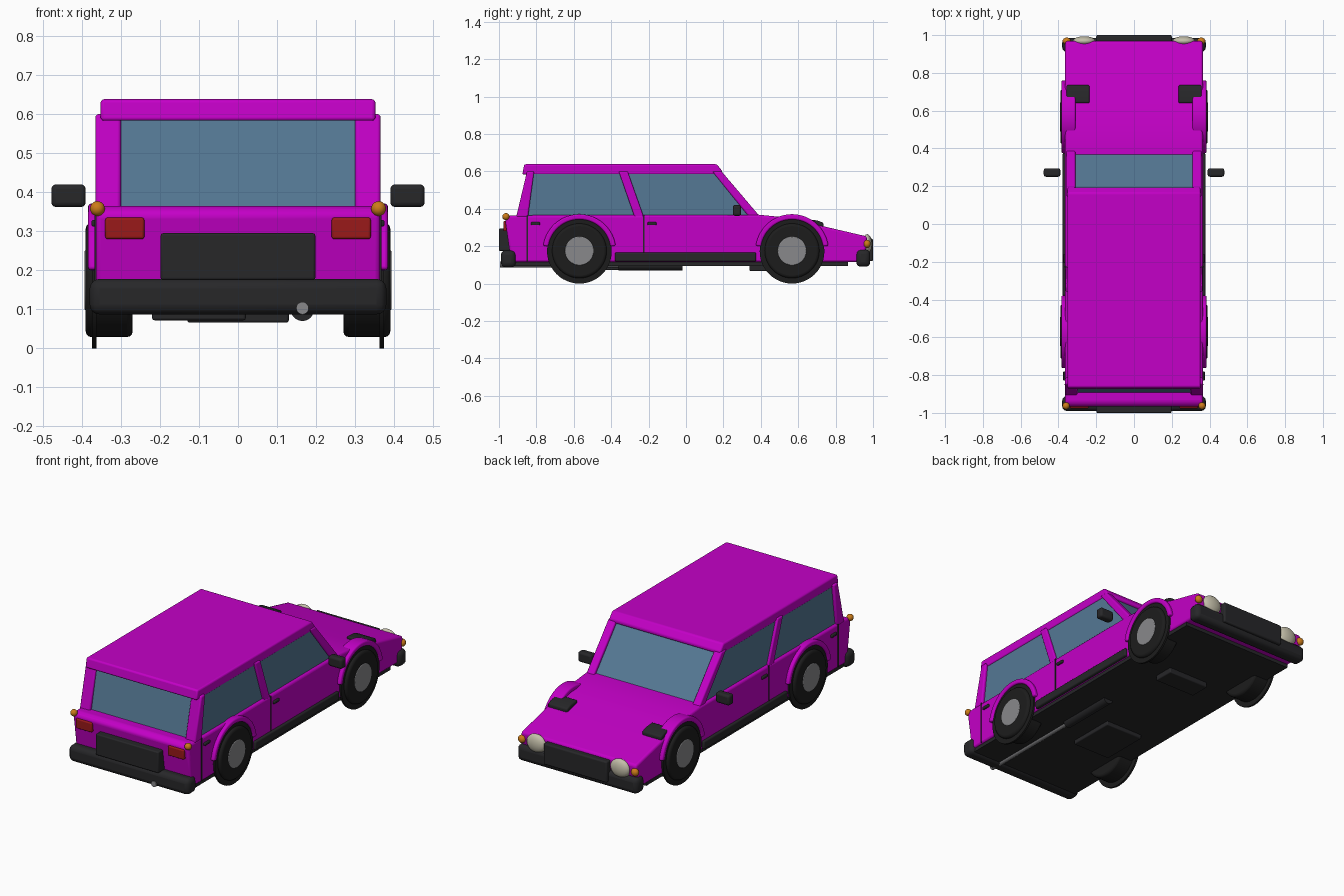
import bpy, bmesh, math

if "Cube" in bpy.data.objects:
    bpy.data.objects.remove(bpy.data.objects["Cube"])


def mat(name, r, g, b):
    m = bpy.data.materials.new(name)
    m.diffuse_color = (r, g, b, 1)
    m.use_nodes = True
    m.node_tree.nodes["Principled BSDF"].inputs["Base Color"].default_value = m.diffuse_color
    return m


PAINT = mat("paint", 0.55, 0.0, 0.57)
GLASS = mat("glass", 0.09, 0.19, 0.30)
BLACK = mat("black_trim", 0.02, 0.02, 0.022)
RUBBER = mat("rubber", 0.012, 0.012, 0.012)
METAL = mat("metal", 0.25, 0.25, 0.26)
RED = mat("red_lens", 0.32, 0.01, 0.01)
ORANGE = mat("orange_lens", 0.6, 0.2, 0.01)
LAMP = mat("lamp_lens", 0.55, 0.52, 0.4)


def finish(name, bm, m, bevel=0.0, segs=3):
    bmesh.ops.recalc_face_normals(bm, faces=bm.faces)
    me = bpy.data.meshes.new(name)
    bm.to_mesh(me)
    bm.free()
    me.materials.append(m)
    o = bpy.data.objects.new(name, me)
    bpy.context.collection.objects.link(o)
    if bevel:
        b = o.modifiers.new("bevel", 'BEVEL')
        b.width, b.segments, b.limit_method = bevel, segs, 'ANGLE'
        b.angle_limit = math.radians(35)
    bpy.context.view_layer.objects.active = o
    o.select_set(True)
    bpy.ops.object.shade_smooth_by_angle(angle=math.radians(35))
    o.select_set(False)
    return o


def prism(name, pts, x0, x1, m, bevel=0.0, segs=3):
    """Extrude a (y, z) outline along x."""
    bm = bmesh.new()
    f = bm.faces.new([bm.verts.new((x0, y, z)) for y, z in pts])
    r = bmesh.ops.extrude_face_region(bm, geom=[f])
    vs = [v for v in r["geom"] if isinstance(v, bmesh.types.BMVert)]
    bmesh.ops.translate(bm, verts=vs, vec=(x1 - x0, 0, 0))
    return finish(name, bm, m, bevel, segs)


def box(name, x, y, z, m, bevel=0.0):
    return prism(name, [(y[0], z[0]), (y[1], z[0]), (y[1], z[1]), (y[0], z[1])],
                 x[0], x[1], m, bevel)


def arc(cy, cz, r, a0, a1, n):
    return [(cy + r * math.cos(math.radians(a0 + (a1 - a0) * i / n)),
             cz + r * math.sin(math.radians(a0 + (a1 - a0) * i / n))) for i in range(n + 1)]


def disc(name, cy, cz, r, x0, x1, m, bevel=0.0):
    return prism(name, arc(cy, cz, r, 0, 352.5, 47), x0, x1, m, bevel)


def ball(name, c, s, m):
    bm = bmesh.new()
    bmesh.ops.create_uvsphere(bm, u_segments=24, v_segments=12, radius=1)
    bmesh.ops.scale(bm, vec=s, verts=bm.verts)
    bmesh.ops.translate(bm, vec=c, verts=bm.verts)
    return finish(name, bm, m)


# Main shell
prism("body", [(-0.935, 0.115), (-0.968, 0.345), (-0.945, 0.365), (0.39, 0.368),
               (0.50, 0.357), (0.62, 0.333), (0.967, 0.252), (0.97, 0.20), (0.93, 0.115)],
      -0.364, 0.364, PAINT, 0.012)
prism("greenhouse_glass", [(-0.893, 0.355), (-0.842, 0.59), (0.178, 0.59), (0.378, 0.355)],
      -0.348, 0.348, GLASS)
prism("roof", [(-0.875, 0.583), (-0.865, 0.638), (0.165, 0.638), (0.195, 0.60), (0.19, 0.583)],
      -0.352, 0.352, PAINT, 0.018)
box("floor_pan", (-0.355, 0.355), (-0.96, 0.865), (0.095, 0.125), BLACK)

# Rear and front ends
box("rear_bumper", (-0.38, 0.38), (-0.99, -0.91), (0.087, 0.178), BLACK, 0.025)
box("front_bumper", (-0.38, 0.38), (0.91, 0.985), (0.09, 0.182), BLACK, 0.025)
box("rear_plate_panel", (-0.198, 0.198), (-1.0, -0.94), (0.175, 0.295), BLACK, 0.006)
box("front_grille", (-0.2, 0.2), (0.94, 1.0), (0.12, 0.24), BLACK, 0.008)

# Underside parts
box("fuel_tank", (-0.22, 0.02), (-0.48, -0.2), (0.072, 0.1), BLACK, 0.006)
box("engine_tray", (-0.13, 0.13), (0.34, 0.46), (0.066, 0.1), BLACK, 0.006)
for nm, r, y0, y1, z, m in (("muffler", 0.03, -0.36, -0.02, 0.1, BLACK),
                            ("exhaust_pipe", 0.016, -0.995, -0.3, 0.103, METAL)):
    bm = bmesh.new()
    bmesh.ops.create_cone(bm, cap_ends=True, segments=24, radius1=r, radius2=r, depth=y1 - y0)
    for v in bm.verts:
        v.co = (0.165 + v.co.x, (y0 + y1) / 2 + v.co.z, z + v.co.y)
    finish(nm, bm, m)

# Everything that repeats on both sides
for s, side in ((-1, "left"), (1, "right")):
    def X(a, b):
        return (s * a, s * b)

    # Pillars
    prism(side + "_rear_pillar", [(-0.85, 0.60), (-0.812, 0.60), (-0.845, 0.355), (-0.908, 0.355)],
          *X(0.30, 0.365), PAINT, 0.008)
    prism(side + "_middle_pillar", [(-0.36, 0.60), (-0.312, 0.60), (-0.225, 0.355), (-0.275, 0.355)],
          *X(0.33, 0.362), PAINT, 0.006)
    prism(side + "_front_pillar", [(0.19, 0.60), (0.14, 0.60), (0.338, 0.355), (0.398, 0.355)],
          *X(0.31, 0.358), PAINT, 0.008)

    # Wheels and arches
    for cy, end in ((-0.57, "rear"), (0.567, "front")):
        nm = side + "_" + end
        disc(nm + "_tyre", cy, 0.175, 0.146, *X(0.27, 0.390), RUBBER, 0.014)
        disc(nm + "_tyre_flange", cy, 0.173, 0.173, *X(0.363, 0.374), RUBBER)
        disc(nm + "_hubcap", cy, 0.175, 0.077, *X(0.36, 0.393), METAL, 0.004)
        prism(nm + "_arch", arc(cy, 0.175, 0.196, 8, 172, 28) + arc(cy, 0.175, 0.168, 172, 8, 28),
              *X(0.31, 0.384), PAINT, 0.008)

    # Sill, seams, handles
    box(side + "_sill", X(0.34, 0.378), (-0.38, 0.375), (0.118, 0.166), BLACK, 0.008)
    box(side + "_door_seam", X(0.35, 0.367), (-0.229, -0.222), (0.16, 0.365), BLACK)
    box(side + "_rear_seam", X(0.35, 0.367), (-0.853, -0.846), (0.12, 0.365), BLACK)
    for y, nm in ((-0.805, "rear"), (-0.182, "front")):
        box(side + "_" + nm + "_handle", X(0.355, 0.375), (y - 0.024, y + 0.024),
            (0.312, 0.329), BLACK, 0.005)

    # Mirror and bonnet vent
    box(side + "_mirror", X(0.39, 0.478), (0.25, 0.295), (0.362, 0.42), BLACK, 0.012)
    prism(side + "_bonnet_vent", [(0.64, 0.30), (0.64, 0.342), (0.70, 0.338), (0.735, 0.325),
                                  (0.735, 0.295)], *X(0.235, 0.358), BLACK, 0.008)

    # Lamps
    box(side + "_tail_lamp", X(0.24, 0.34), (-0.976, -0.93), (0.28, 0.335), RED, 0.006)
    ball(side + "_rear_indicator", (s * 0.36, -0.963, 0.358), (0.019, 0.019, 0.019), ORANGE)
    ball(side + "_front_indicator", (s * 0.356, 0.968, 0.212), (0.022, 0.019, 0.022), ORANGE)
    ball(side + "_headlamp", (s * 0.264, 0.968, 0.212), (0.06, 0.026, 0.052), LAMP)
